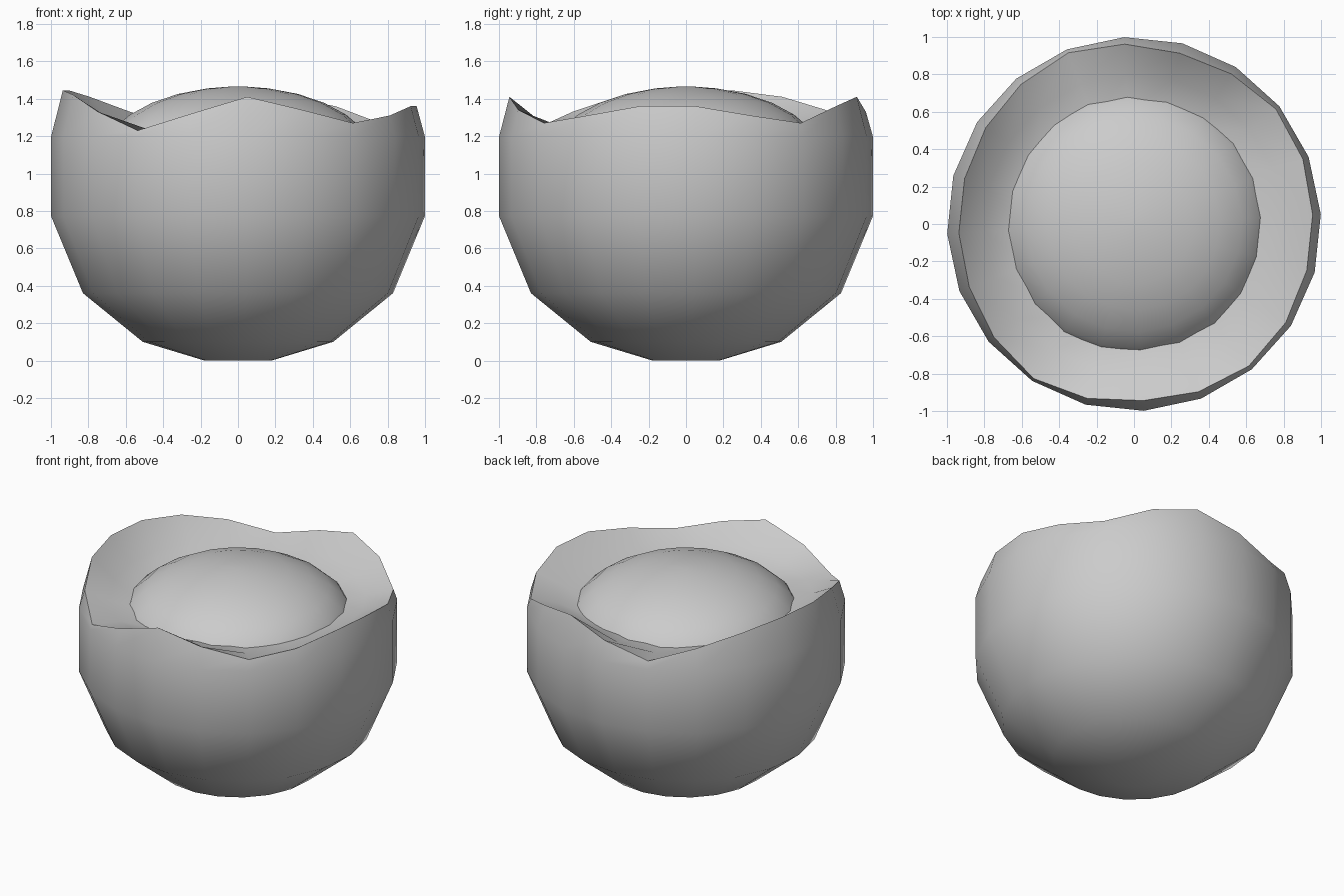
import bpy, bmesh
from math import sin, cos, pi, radians

cube = bpy.data.objects.get("Cube")
if cube:
    bpy.data.objects.remove(cube, do_unlink=True)

grey = bpy.data.materials.new("plain_grey")
grey.use_nodes = True
grey.diffuse_color = (0.6, 0.6, 0.6, 1)
grey.node_tree.nodes["Principled BSDF"].inputs["Base Color"].default_value = (0.6, 0.6, 0.6, 1)

SIDES = 20
ANGLES = [radians(3 + 360 / SIDES * i) for i in range(SIDES)]


def loop(bm, radii, heights):
    """One ring of vertices with a radius and height per side."""
    return [bm.verts.new((r * cos(a), r * sin(a), z))
            for a, r, z in zip(ANGLES, radii, heights)]


def even_loop(bm, r, z):
    return loop(bm, [r] * SIDES, [z] * SIDES)


def skin(bm, loops):
    """Bridge the rings and close both ends."""
    for low, high in zip(loops, loops[1:]):
        for i in range(SIDES):
            j = (i + 1) % SIDES
            bm.faces.new((low[i], low[j], high[j], high[i]))
    bm.faces.new(loops[0][::-1])
    bm.faces.new(loops[-1])


def finish(bm, name):
    bmesh.ops.recalc_face_normals(bm, faces=bm.faces)
    mesh = bpy.data.meshes.new(name)
    bm.to_mesh(mesh)
    bm.free()
    mesh.materials.append(grey)
    obj = bpy.data.objects.new(name, mesh)
    bpy.context.collection.objects.link(obj)
    bpy.ops.object.select_all(action='DESELECT')
    obj.select_set(True)
    bpy.context.view_layer.objects.active = obj
    bpy.ops.object.shade_smooth_by_angle(angle=radians(40))
    return obj


# Outer shell: round bowl, wavy broken rim, inner slope towards the dome
rim = [1.36, 1.31, 1.27, 1.36, 1.41, 1.33, 1.25, 1.34, 1.41, 1.445,
       1.445, 1.42, 1.33, 1.23, 1.32, 1.41, 1.34, 1.27, 1.31, 1.36]
rim_radius = [0.985 - 0.22 * (z - 1.23) for z in rim]

bm = bmesh.new()
loops = [even_loop(bm, r, z) for r, z in
         [(0.18, 0), (0.51, 0.1), (0.83, 0.36), (1, 0.77), (1, 1.2)]]
loops.append(loop(bm, rim_radius, rim))
loops.append(loop(bm, [0.8] * SIDES, [1.22 + 0.3 * (z - 1.23) for z in rim]))
loops.append(even_loop(bm, 0.6, 1.2))
skin(bm, loops)
finish(bm, "bowl_shell")

# Inner dome: flattened rounded mass filling the bowl
bm = bmesh.new()
loops = []
for step in range(7):
    t = pi / 2 * step / 7
    loops.append(even_loop(bm, 0.74 * cos(t), 1.065 + 0.4 * sin(t)))
loops.append(even_loop(bm, 0.04, 1.465))
skin(bm, loops)
finish(bm, "inner_dome")
